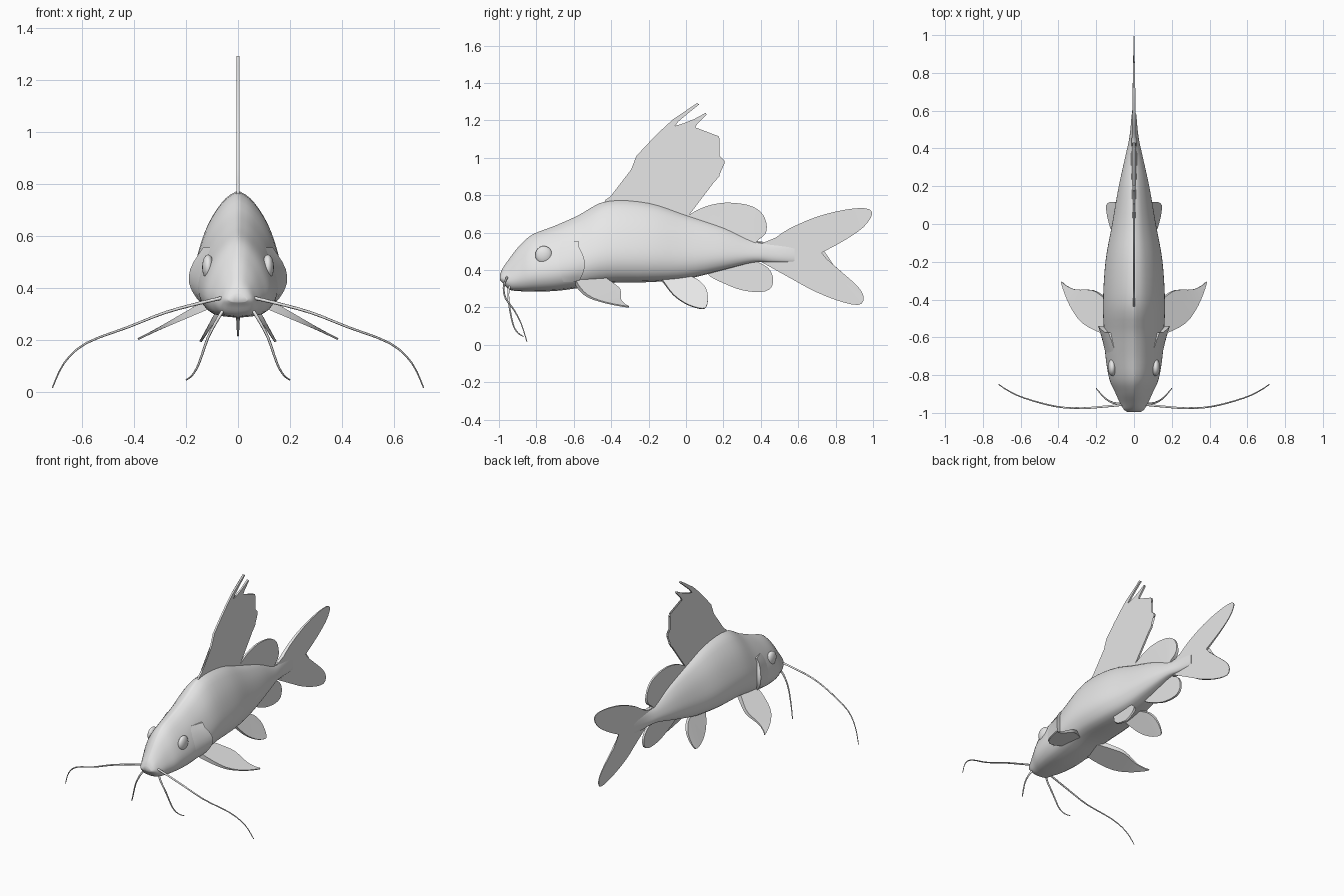
import bpy, bmesh, math
from mathutils import Vector

if "Cube" in bpy.data.objects:
    bpy.data.objects.remove(bpy.data.objects["Cube"])

grey = bpy.data.materials.new("grey")
grey.diffuse_color = (0.8, 0.8, 0.8, 1)
grey.use_nodes = True
grey.node_tree.nodes["Principled BSDF"].inputs["Base Color"].default_value = grey.diffuse_color


def finish(name, bm, angle=40):
    bmesh.ops.recalc_face_normals(bm, faces=bm.faces)
    me = bpy.data.meshes.new(name)
    bm.to_mesh(me)
    bm.free()
    ob = bpy.data.objects.new(name, me)
    bpy.context.collection.objects.link(ob)
    me.materials.append(grey)
    bpy.ops.object.select_all(action='DESELECT')
    ob.select_set(True)
    bpy.context.view_layer.objects.active = ob
    bpy.ops.object.shade_smooth_by_angle(angle=math.radians(angle))
    return ob


def spline(pts, n):
    """Catmull-Rom through points of any dimension, n steps per span."""
    out = []
    for i in range(len(pts) - 1):
        a, b, c, d = (pts[max(0, min(len(pts) - 1, i + k))] for k in (-1, 0, 1, 2))
        for s in range(n):
            t = s / n
            out.append([0.5 * (2 * q + (r - p) * t + (2 * p - 5 * q + 4 * r - w) * t * t
                               + (3 * q - p - 3 * r + w) * t ** 3)
                        for p, q, r, w in zip(a, b, c, d)])
    return out + [list(pts[-1])]


# Body: stations (y, half width, top z, bottom z) and a half cross-section
stations = spline([
    (-0.995, 0.035, 0.375, 0.345), (-0.98, 0.055, 0.41, 0.33), (-0.945, 0.075, 0.46, 0.295),
    (-0.89, 0.10, 0.53, 0.287), (-0.82, 0.13, 0.59, 0.285), (-0.70, 0.15, 0.637, 0.288),
    (-0.58, 0.157, 0.69, 0.303), (-0.42, 0.163, 0.77, 0.33), (-0.20, 0.15, 0.76, 0.335),
    (0.0, 0.115, 0.695, 0.352), (0.2, 0.08, 0.63, 0.40), (0.36, 0.045, 0.56, 0.44),
    (0.46, 0.024, 0.55, 0.44), (0.58, 0.012, 0.55, 0.44)], 4)
half = spline([(0, 1), (0.3, 0.93), (0.62, 0.77), (0.85, 0.58), (1, 0.36),
               (0.95, 0.18), (0.65, 0.04), (0, 0)], 3)
ring = half + [(-w, h) for w, h in half[-2:0:-1]]
bm = bmesh.new()
loops = [[bm.verts.new((w * hw, y, lo + h * (hi - lo))) for w, h in ring]
         for y, hw, hi, lo in stations]
for a, b in zip(loops, loops[1:]):
    for i in range(len(ring)):
        j = (i + 1) % len(ring)
        bm.faces.new((a[i], a[j], b[j], b[i]))
bm.faces.new(loops[0])
bm.faces.new(loops[-1])
finish("body", bm, 60)


def body_x(y, z):
    """Half width of the body at a given y and z."""
    for a, b in zip(stations, stations[1:]):
        if a[0] <= y <= b[0]:
            t = (y - a[0]) / (b[0] - a[0])
            _, hw, hi, lo = [p + (q - p) * t for p, q in zip(a, b)]
            h = (z - lo) / (hi - lo)
            for p, q in zip(half, half[1:]):
                if q[1] <= h <= p[1]:
                    return hw * (p[0] + (q[0] - p[0]) * (p[1] - h) / (p[1] - q[1] + 1e-9))
    return 0.0


# Flat fins: a closed outline turned into a thin plate with its own thickness rule
def fin(name, outline, place, normal, thick, smooth=3):
    pts = spline(outline, smooth) if smooth > 1 else outline
    normal = Vector(normal).normalized()
    bm = bmesh.new()
    sides = []
    for s in (1, -1):
        vs = [bm.verts.new(Vector(place(u, v)) + normal * s * thick(u, v) / 2) for u, v in pts]
        sides.append(vs)
    rim = len(pts)
    for i in range(rim):
        j = (i + 1) % rim
        bm.faces.new((sides[0][i], sides[0][j], sides[1][j], sides[1][i]))
    caps = [bm.faces.new(vs) for vs in sides]
    bmesh.ops.triangulate(bm, faces=caps)
    return finish(name, bm)


def upright(y, z):
    return (0, y, z)


# Dorsal fin with free ray tips
fin("dorsal_fin", [
    (-0.46, 0.72), (-0.43, 0.775), (-0.38, 0.81), (-0.32, 0.87), (-0.265, 1.01), (-0.19, 1.09),
    (-0.13, 1.15), (-0.07, 1.205), (0.01, 1.255), (0.06, 1.293), (0.07, 1.285), (0.02, 1.245),
    (-0.04, 1.195), (-0.07, 1.155), (-0.05, 1.15), (-0.01, 1.185), (0.04, 1.205), (0.105, 1.24),
    (0.11, 1.23), (0.06, 1.18), (0.03, 1.13), (0.035, 1.085), (0.06, 1.065), (0.10, 1.07),
    (0.175, 1.115), (0.18, 1.10), (0.14, 1.05), (0.115, 1.01), (0.125, 0.99), (0.205, 0.985),
    (0.205, 0.968), (0.14, 0.96), (0.125, 0.935), (0.18, 0.912), (0.178, 0.90), (0.15, 0.87),
    (0.01, 0.685), (-0.05, 0.64)], upright, (1, 0, 0), lambda y, z: 0.012, 1)

# Rear dorsal, anal and tail fins
fin("rear_dorsal_fin", [
    (0.0, 0.66), (0.01, 0.69), (0.10, 0.738), (0.21, 0.76), (0.33, 0.748), (0.40, 0.71),
    (0.43, 0.65), (0.425, 0.595), (0.385, 0.56), (0.34, 0.53), (0.18, 0.58)],
    upright, (1, 0, 0), lambda y, z: 0.012 + max(0, 0.64 - z) * 0.2)
fin("anal_fin", [
    (0.10, 0.40), (0.13, 0.365), (0.21, 0.325), (0.30, 0.292), (0.40, 0.282), (0.455, 0.305),
    (0.465, 0.36), (0.44, 0.41), (0.39, 0.44), (0.33, 0.47), (0.2, 0.45)],
    upright, (1, 0, 0), lambda y, z: 0.014)
fin("tail_fin", [
    (0.38, 0.55), (0.45, 0.556), (0.55, 0.62), (0.70, 0.685), (0.85, 0.722), (0.96, 0.73),
    (0.995, 0.70), (0.95, 0.63), (0.85, 0.56), (0.74, 0.50), (0.722, 0.488), (0.74, 0.47),
    (0.82, 0.40), (0.92, 0.31), (0.95, 0.25), (0.92, 0.213), (0.80, 0.24), (0.65, 0.305),
    (0.55, 0.375), (0.46, 0.435), (0.38, 0.445)],
    upright, (1, 0, 0), lambda y, z: max(0.005, 0.024 - max(0, y - 0.45) * 0.04))

for side, s in (("right", 1), ("left", -1)):
    # Pectoral fin, outline in top plan, sloping down outwards
    fin(side + "_pectoral_fin", [
        (0.06, -0.60), (0.16, -0.58), (0.27, -0.525), (0.34, -0.43), (0.385, -0.31),
        (0.36, -0.325), (0.31, -0.347), (0.22, -0.35), (0.16, -0.385), (0.08, -0.45)],
        lambda x, y: (s * x, y, 0.365 - (x - 0.06) * 0.5), (s * 0.45, 0, 0.9),
        lambda x, y: max(0.008, 0.045 - (x - 0.06) * 0.14))

    # Pelvic fin, outline in side plan, leaning outwards
    fin(side + "_pelvic_fin", [
        (-0.14, 0.36), (-0.12, 0.335), (-0.07, 0.27), (-0.01, 0.225), (0.05, 0.20),
        (0.10, 0.195), (0.117, 0.235), (0.11, 0.29), (0.075, 0.335), (0.02, 0.365)],
        lambda y, z: (s * (0.05 + (0.35 - z) * 0.6), y, z), (s * 0.85, 0, 0.5),
        lambda y, z: 0.009 + max(0, z - 0.22) * 0.12)

    # Gill cover: a flap lifting off the body towards its back edge
    bm = bmesh.new()
    rows = []
    n = 8
    for i in range(n + 1):
        v = i / n
        z = 0.335 + 0.22 * v
        back = -0.575 + 0.035 * math.sin(math.pi * min(1, v * 1.15))
        row = []
        for j in range(n + 1):
            u = j / n
            y = -0.74 + (back + 0.74) * u
            lift = -0.006 + 0.036 * u ** 1.5 * (0.5 + 0.5 * math.sin(math.pi * v))
            row.append(bm.verts.new((s * (body_x(y, z) + lift), y, z)))
        row.append(bm.verts.new((s * (body_x(back, z) - 0.02), back - 0.004, z)))
        rows.append(row)
    for a, b in zip(rows, rows[1:]):
        for j in range(n + 1):
            bm.faces.new((a[j], a[j + 1], b[j + 1], b[j]))
    for row in (rows[0], rows[-1]):
        low = [bm.verts.new((v.co.x - s * 0.04, v.co.y, v.co.z)) for v in row]
        for j in range(n + 1):
            bm.faces.new((row[j], row[j + 1], low[j + 1], low[j]))
    finish(side + "_gill_cover", bm)

    # Eye
    bm = bmesh.new()
    bmesh.ops.create_uvsphere(bm, u_segments=20, v_segments=12, radius=0.046)
    for v in bm.verts:
        v.co = (s * (body_x(-0.76, 0.48) - 0.004) + v.co.x * 0.5, v.co.y - 0.76, v.co.z * 1.05 + 0.48)
    finish(side + "_eye", bm, 60)

    # Barbels: thin tapered whiskers
    for kind, path in (
        ("long", [(0.045, -0.955, 0.365), (0.14, -0.965, 0.343), (0.28, -0.975, 0.305),
                  (0.42, -0.965, 0.25), (0.585, -0.92, 0.187), (0.67, -0.88, 0.11),
                  (0.715, -0.85, 0.015)]),
        ("short", [(0.05, -0.935, 0.325), (0.075, -0.95, 0.285), (0.115, -0.945, 0.21),
                   (0.15, -0.925, 0.11), (0.175, -0.90, 0.065), (0.20, -0.87, 0.045)])):
        pts = [Vector(p) for p in spline(path, 3)]
        bm = bmesh.new()
        tube = []
        for i, p in enumerate(pts):
            d = pts[min(i + 1, len(pts) - 1)] - pts[max(i - 1, 0)]
            e = d.cross(Vector((0, 1, 0))).normalized()
            f = d.cross(e).normalized()
            r = 0.007 - 0.0045 * i / (len(pts) - 1)
            tube.append([bm.verts.new(Vector((s * q.x, q.y, q.z))) for q in
                         (p + r * (e * math.cos(k * math.pi / 3) + f * math.sin(k * math.pi / 3))
                          for k in range(6))])
        for a, b in zip(tube, tube[1:]):
            for k in range(6):
                bm.faces.new((a[k], a[(k + 1) % 6], b[(k + 1) % 6], b[k]))
        bm.faces.new(tube[0])
        bm.faces.new(tube[-1])
        finish(f"{side}_{kind}_barbel", bm, 70)
